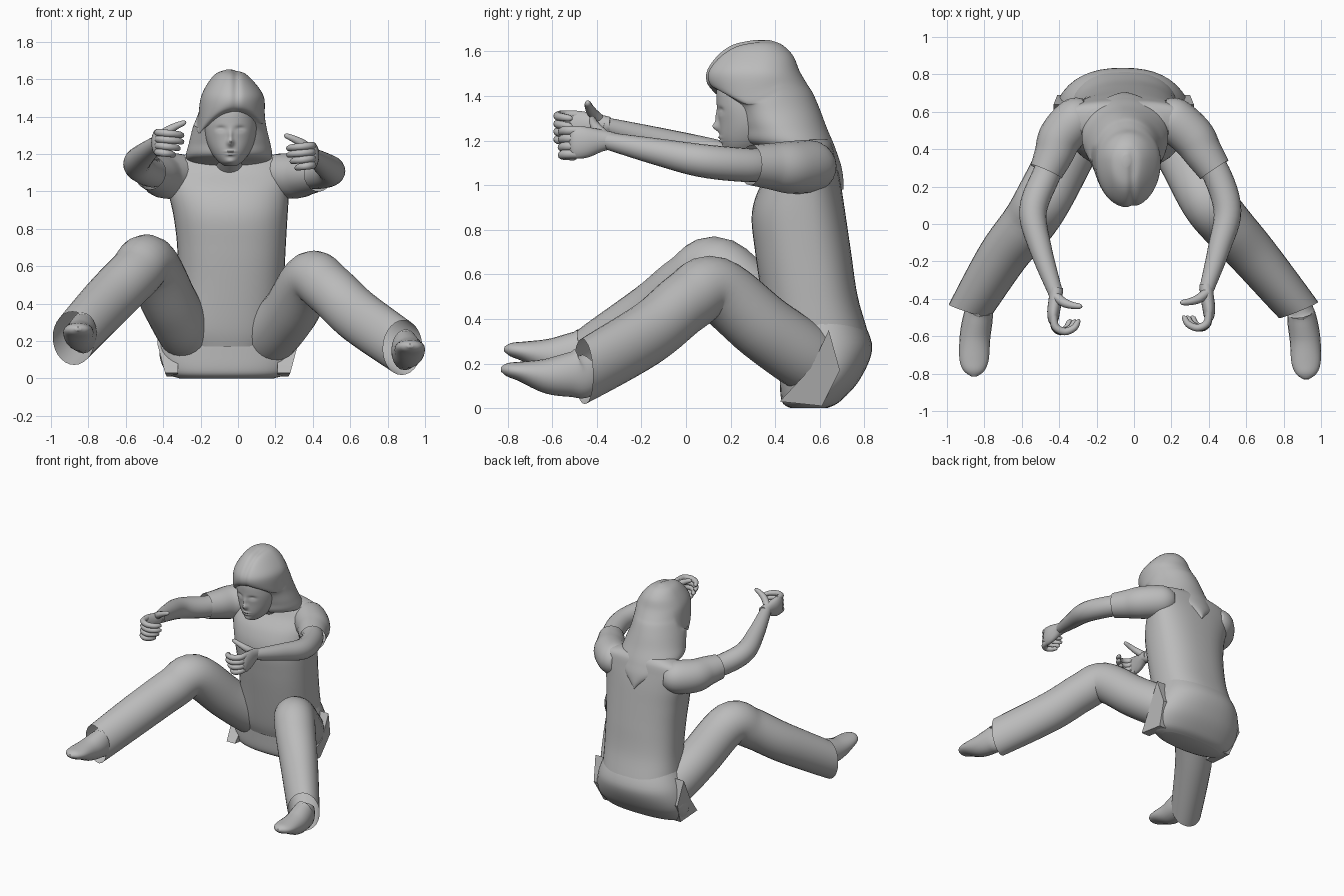
import bpy, bmesh, math
from mathutils import Vector

if "Cube" in bpy.data.objects:
    bpy.data.objects.remove(bpy.data.objects["Cube"])

UP = Vector((0, 0, 1))
ACROSS = Vector((-1, 0, 0))

# One plain grey for the whole figure
GREY = (0.5, 0.5, 0.5, 1)
grey = bpy.data.materials.new("plain_grey")
grey.use_nodes = True
grey.diffuse_color = GREY
shader = grey.node_tree.nodes["Principled BSDF"]
shader.inputs["Base Color"].default_value = GREY
shader.inputs["Roughness"].default_value = 0.7


def finish(name, bm, angle=50):
    """Turn a bmesh into a smooth shaded object."""
    bmesh.ops.recalc_face_normals(bm, faces=bm.faces)
    mesh = bpy.data.meshes.new(name)
    bm.to_mesh(mesh)
    bm.free()
    obj = bpy.data.objects.new(name, mesh)
    bpy.context.collection.objects.link(obj)
    mesh.materials.append(grey)
    bpy.ops.object.select_all(action='DESELECT')
    obj.select_set(True)
    bpy.context.view_layer.objects.active = obj
    bpy.ops.object.shade_smooth_by_angle(angle=math.radians(angle))


def refine(rows, steps):
    """Smooth curve through rows of numbers."""
    rows = [Vector(row) for row in rows]
    ends = [rows[0]] + rows + [rows[-1]]
    out = []
    for a, b, c, d in zip(ends, ends[1:], ends[2:], ends[3:]):
        for i in range(steps):
            t = i / steps
            out.append(b + (c - a) * t / 2
                       + (a * 2 - b * 5 + c * 4 - d) * t * t / 2
                       + (b * 3 - a - c * 3 + d) * t ** 3 / 2)
    return out + [rows[-1]]


def skin(name, rings, cap_end=True):
    """Bridge a list of point rings into a surface."""
    bm = bmesh.new()
    rings = [[bm.verts.new(p) for p in ring] for ring in rings]
    count = len(rings[0])
    for low, high in zip(rings, rings[1:]):
        for i in range(count):
            j = (i + 1) % count
            bm.faces.new((low[i], low[j], high[j], high[i]))
    bm.faces.new(rings[0])
    if cap_end:
        bm.faces.new(rings[-1])
    finish(name, bm)


def stack(name, rows, power=2, count=40, steps=6, shape=None):
    """Level slices: height, centre x, centre y, half width, front depth, back depth."""
    rings = []
    for z, cx, cy, width, front, back in refine(rows, steps):
        ring = []
        for i in range(count):
            a = math.tau * i / count
            c, s = math.cos(a), math.sin(a)
            x = math.copysign(abs(c) ** (2 / power), c) * width
            y = math.copysign(abs(s) ** (2 / power), s) * (back if s > 0 else front)
            p = Vector((cx + x, cy + y, z))
            ring.append(shape(p) if shape else p)
        rings.append(ring)
    skin(name, rings)


def tube(name, rows, count=20, steps=6, cap_end=True, plumb=0):
    """Limb along a path: x, y, z, side radius, optional upright radius.
    Plumb turns the last rings to face forward."""
    rows = refine([r if len(r) == 5 else (*r, r[3]) for r in rows], steps)
    rings = []
    for i, row in enumerate(rows):
        ahead, behind = rows[min(i + 1, len(rows) - 1)], rows[max(i - 1, 0)]
        along = Vector((ahead - behind)[:3]).normalized()
        side = along.cross(UP).normalized()
        turn = plumb * (i / len(rows)) ** 5
        up = side.cross(along).lerp(UP, turn)
        side = side.lerp(ACROSS, turn / 2)
        rings.append([Vector(row[:3]) + side * row[3] * math.cos(math.tau * k / count)
                      + up * row[4] * math.sin(math.tau * k / count) for k in range(count)])
    skin(name, rings, cap_end)


# Shirt and pelvis
stack("shirt", [
    (.17, -.06, .6, .25, .19, .19), (.27, -.06, .6, .29, .22, .23),
    (.5, -.04, .57, .285, .23, .2), (.7, -.035, .54, .29, .23, .2),
    (.87, -.04, .53, .305, .235, .185), (1, -.05, .54, .325, .205, .155),
    (1.1, -.05, .56, .345, .15, .115), (1.17, -.05, .57, .315, .12, .09),
    (1.205, -.05, .57, .2, .08, .07)], power=2.4)
stack("pelvis", [
    (0, -.06, .57, .25, .1, .06), (.03, -.06, .57, .32, .14, .12),
    (.13, -.06, .59, .36, .17, .19), (.27, -.06, .6, .335, .18, .235),
    (.4, -.05, .6, .28, .15, .19)], power=2.3)

# Neck
tube("neck", [(-.05, .54, 1.1, .08), (-.045, .42, 1.19, .075), (-.04, .32, 1.27, .07)])

# Face: height of each feature with across and upright spread and depth
FEATURES = [(0, 1.262, .016, .02, .03), (0, 1.3, .012, .03, .014),
            (-.052, 1.335, .024, .014, -.012), (.052, 1.335, .024, .014, -.012),
            (-.052, 1.33, .016, .006, .006), (.052, 1.33, .016, .006, .006),
            (0, 1.214, .026, .006, .01), (0, 1.197, .022, .006, .011),
            (0, 1.16, .03, .015, .01)]


def sculpt(p):
    if p.y < .27:
        for x, z, wide, tall, depth in FEATURES:
            p.y -= depth * math.exp(-((p.x + .04 - x) / wide) ** 2 - ((p.z - z) / tall) ** 2)
    return p


stack("face", [
    (1.135, -.04, .26, .03, .05, .05), (1.16, -.04, .27, .065, .095, .1),
    (1.21, -.04, .29, .104, .135, .12), (1.28, -.04, .3, .132, .152, .14),
    (1.36, -.04, .3, .142, .162, .15), (1.44, -.04, .3, .132, .16, .14),
    (1.5, -.04, .3, .1, .12, .12)], count=110, steps=12, shape=sculpt)


# Hair with a soft parting and a fringe that falls lower at the temples
def parting(p):
    if p.y < .42:
        front = min(1, (.42 - p.y) / .15)
        p.z -= 3 * front * (p.x + .01) ** 2 * math.exp(-((p.z - 1.43) / .05) ** 2)
        if p.z > 1.38:
            depth = .04 * math.exp(-((p.x + .01) / .02) ** 2) * front
            p = p.lerp(Vector((-.01, .33, 1.4)), depth)
    return p


stack("hair", [
    (.98, -.05, .67, .008, .02, .035), (1.03, -.05, .66, .06, .04, .045),
    (1.09, -.05, .62, .14, .08, .075), (1.15, -.05, .53, .205, .13, .145),
    (1.19, -.048, .47, .23, .2, .19), (1.26, -.045, .42, .217, .175, .21),
    (1.34, -.045, .38, .198, .165, .22), (1.41, -.04, .35, .185, .185, .22),
    (1.45, -.035, .34, .178, .24, .205), (1.51, -.03, .33, .168, .238, .18),
    (1.58, -.035, .34, .126, .2, .14), (1.63, -.04, .34, .078, .13, .09),
    (1.652, -.04, .34, .02, .03, .03)], count=96, shape=parting)

# Trouser legs, open at the cuff
tube("left_trouser_leg", [
    (.1, .65, .15, .12), (.17, .54, .225, .15), (.28, .35, .36, .15), (.39, .13, .535, .145),
    (.49, .0, .475, .142), (.64, -.17, .335, .135, .147), (.88, -.46, .165, .12, .148)],
    28, cap_end=False, plumb=1)
tube("right_trouser_leg", [
    (-.2, .65, .15, .12), (-.27, .54, .24, .15), (-.36, .37, .395, .15), (-.475, .15, .615, .15),
    (-.56, .01, .55, .145), (-.7, -.17, .41, .137, .147), (-.88, -.465, .215, .12, .145)],
    28, cap_end=False, plumb=1)

# Pointed cloth folds at the hips
for name, side, x in (("left_hip_fold", 1, .27), ("right_hip_fold", -1, -.38)):
    bm = bmesh.new()
    outline = [(.05, .64, .35), (.03, .69, .17), (0, .61, .01), (.01, .42, .03), (.05, .56, .18)]
    outer = [bm.verts.new((x + side * out, y, z)) for out, y, z in outline]
    inner = [bm.verts.new((x - side * .06, y, z)) for out, y, z in outline]
    for i in range(len(outline)):
        j = (i + 1) % len(outline)
        bm.faces.new((outer[i], outer[j], inner[j], inner[i]))
    bm.faces.new(outer)
    bm.faces.new(inner)
    finish(name, bm, 30)

# Sleeves and arms
tube("left_sleeve", [(.14, .61, 1.09, .07), (.2, .57, 1.085, .115), (.31, .47, 1.08, .118),
                     (.37, .38, 1.085, .104), (.43, .29, 1.09, .09)], cap_end=False)
tube("right_sleeve", [(-.24, .61, 1.09, .07), (-.3, .57, 1.085, .115), (-.39, .47, 1.08, .118),
                      (-.43, .37, 1.09, .104), (-.47, .28, 1.1, .09)], cap_end=False)
tube("left_arm", [(.35, .39, 1.09, .072), (.44, .27, 1.09, .076), (.5, .07, 1.11, .074),
                  (.455, -.13, 1.15, .06), (.385, -.36, 1.2, .038)])
tube("right_arm", [(-.41, .39, 1.1, .072), (-.47, .26, 1.1, .076), (-.54, .07, 1.145, .074),
                   (-.5, -.13, 1.2, .06), (-.415, -.38, 1.27, .038)])

# Hands and feet share one shape, mirrored and shifted to each limb
FOOT = [(.88, -.42, .2, .05, .06), (.89, -.46, .16, .07, .11), (.9, -.52, .15, .08, .1),
        (.915, -.62, .145, .082, .08), (.92, -.74, .165, .078, .045), (.92, -.8, .173, .055, .03),
        (.92, -.83, .175, .015, .01)]
PALM = [(.385, -.32, 1.2, .036, .036), (.39, -.38, 1.2, .036, .05),
        (.4, -.45, 1.193, .034, .07), (.4, -.5, 1.19, .026, .07), (.39, -.52, 1.19, .01, .05)]
THUMB = [(.385, -.37, 1.225, .026), (.345, -.4, 1.255, .024), (.3, -.415, 1.28, .019),
         (.26, -.42, 1.297, .014), (.248, -.42, 1.302, .005)]
FINGER = [(0, -.47, 0, .02), (.01, -.53, 0, .021), (.06, -.555, -.005, .02),
          (.11, -.535, -.01, .018), (.13, -.5, -.015, .014), (.13, -.49, -.015, .005)]
KNUCKLE = .4


def place(rows, side, shift):
    return [(side * r[0] + shift[0], r[1] + shift[1], r[2] + shift[2], *r[3:]) for r in rows]


for name, side, hand, foot in (("left", 1, (0, 0, 0), (0, 0, 0)),
                               ("right", -1, (-.03, -.02, .07), (.065, .015, .09))):
    tube(name + "_foot", place(FOOT, side, foot))
    tube(name + "_palm", place(PALM, side, hand))
    tube(name + "_thumb", place(THUMB, side, hand), 10, 4)
    for label, height, reach in (("index", 1.245, 1), ("middle", 1.21, 1),
                                 ("ring", 1.175, .85), ("little", 1.14, .65)):
        curl = [(KNUCKLE - reach * r[0], *r[1:]) for r in FINGER]
        level = (hand[0], hand[1], hand[2] + height)
        tube(f"{name}_{label}_finger", place(curl, side, level), 10, 4)
